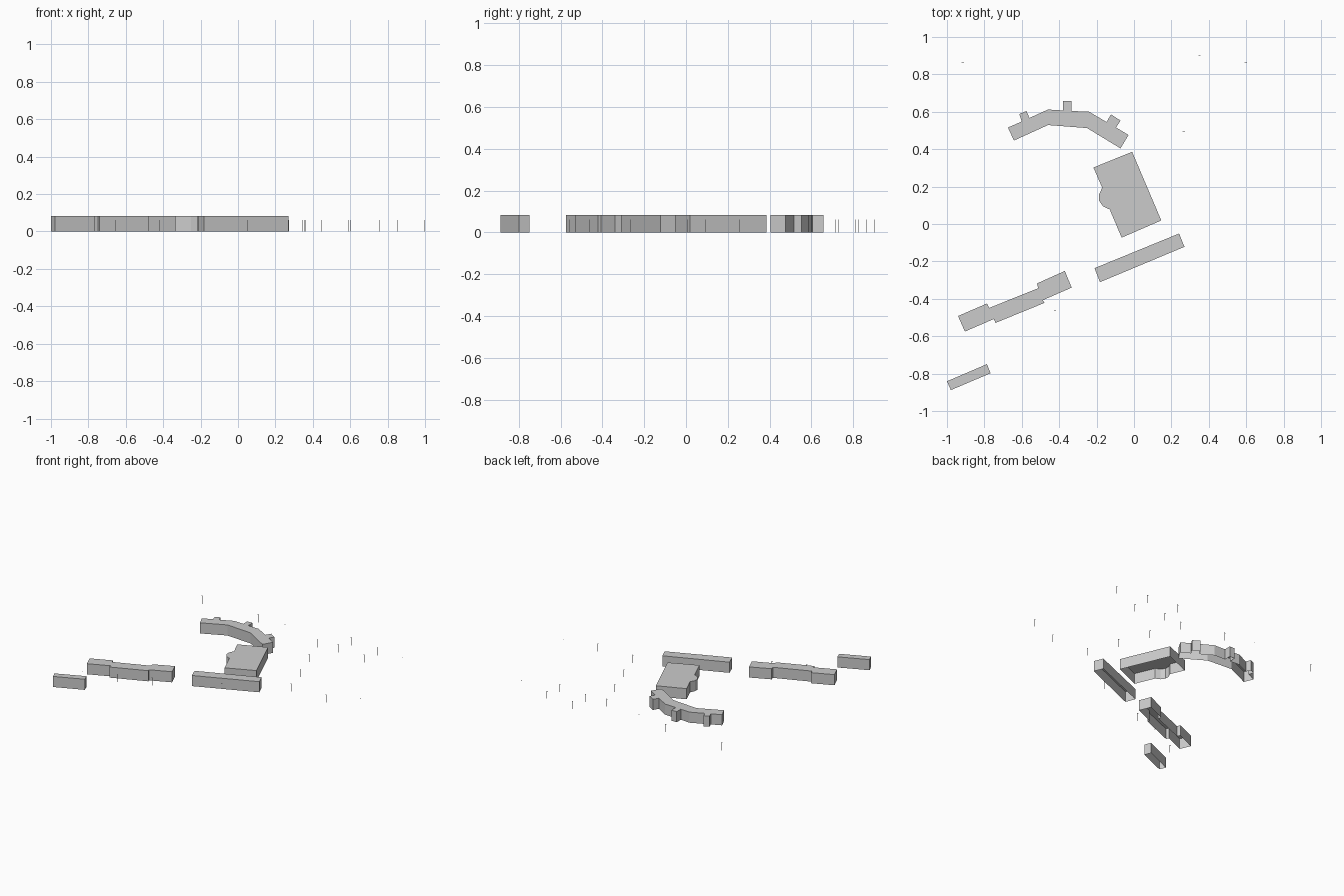
import bpy, bmesh
from mathutils import Vector

if "Cube" in bpy.data.objects:
    bpy.data.objects.remove(bpy.data.objects["Cube"])

HEIGHT = 0.083      # roof height
ROWS = 4            # facade storeys
BAY = 0.025         # facade bay width


def building(name, outline):
    """Open-bottomed block: flat roof plus walls divided into facade bays."""
    bm = bmesh.new()
    pts = [Vector((x, y, 0)) for x, y in outline]
    area = sum(a.x * b.y - b.x * a.y for a, b in zip(pts, pts[1:] + pts[:1]))
    if area < 0:
        pts.reverse()
    # walls, going round the outline
    ring = []
    for a, b in zip(pts, pts[1:] + pts[:1]):
        n = max(1, round((b - a).length / BAY))
        ring += [a.lerp(b, i / n) for i in range(n)]
    levels = [[bm.verts.new((p.x, p.y, HEIGHT * r / ROWS)) for p in ring]
              for r in range(ROWS + 1)]
    for low, high in zip(levels, levels[1:]):
        for i in range(len(ring)):
            j = (i + 1) % len(ring)
            bm.faces.new((low[i], low[j], high[j], high[i]))
    # roof
    bm.faces.new(levels[-1])
    finish(name, bm)


def add_box(bm, x0, x1, y0, y1, z0, z1):
    verts = bmesh.ops.create_cube(bm, size=1)["verts"]
    for v in verts:
        v.co = (x0 if v.co.x < 0 else x1,
                y0 if v.co.y < 0 else y1,
                z0 if v.co.z < 0 else z1)


def lamp_post(name, x, y):
    """Thin pole with a short arm towards -x."""
    bm = bmesh.new()
    px, r = x + 0.004, 0.0009
    add_box(bm, px - r, px + r, y - r, y + r, 0, 0.062)
    add_box(bm, px - 0.011, px - r, y - r, y + r, 0.0605, 0.062)
    finish(name, bm)


def finish(name, bm):
    mesh = bpy.data.meshes.new(name)
    bm.to_mesh(mesh)
    bm.free()
    bpy.context.collection.objects.link(bpy.data.objects.new(name, mesh))


# small outbuilding
building("small_block", [(-1.0, -.841), (-.786, -.749), (-.767, -.798), (-.979, -.888)])

# long stepped wing
building("stepped_wing", [
    (-.941, -.492), (-.786, -.425), (-.775, -.449), (-.512, -.343),
    (-.519, -.318), (-.370, -.251), (-.333, -.340), (-.487, -.407),
    (-.479, -.422), (-.741, -.529), (-.749, -.508), (-.904, -.575)])

# plain bar building
building("bar_block", [(-.211, -.236), (.241, -.051), (.270, -.122), (-.182, -.311)])

# main hall with a rounded bay on its left side
building("main_hall", [
    (-.217, .302), (-.010, .386), (.146, .019), (-.066, -.073), (-.130, .078),
    (-.165, .094), (-.187, .125), (-.187, .158), (-.170, .194)])

# curved wing with three rear stair towers
building("curved_wing", [
    (-.674, .516), (-.600, .548), (-.613, .588), (-.575, .604), (-.559, .567),
    (-.460, .612), (-.380, .607), (-.380, .658), (-.335, .658), (-.335, .604),
    (-.241, .601), (-.147, .545), (-.123, .586), (-.072, .553), (-.096, .516),
    (-.029, .476), (-.072, .404), (-.251, .513), (-.460, .529), (-.642, .446)])

# lamp posts around the site
posts = [
    (-.914, .864), (-.412, .837), (-.16, .81), (.176, .73), (.267, .495),
    (.342, .751), (.351, .9), (.588, .714), (.599, .864), (.85, .826),
    (.356, .254), (.444, .019), (.754, .008), (.995, .094),
    (.048, -.265), (-.422, -.463), (-.658, -.559), (-.888, -.66)]
for i, (x, y) in enumerate(posts):
    lamp_post(f"lamp_post_{i + 1}", x, y)
